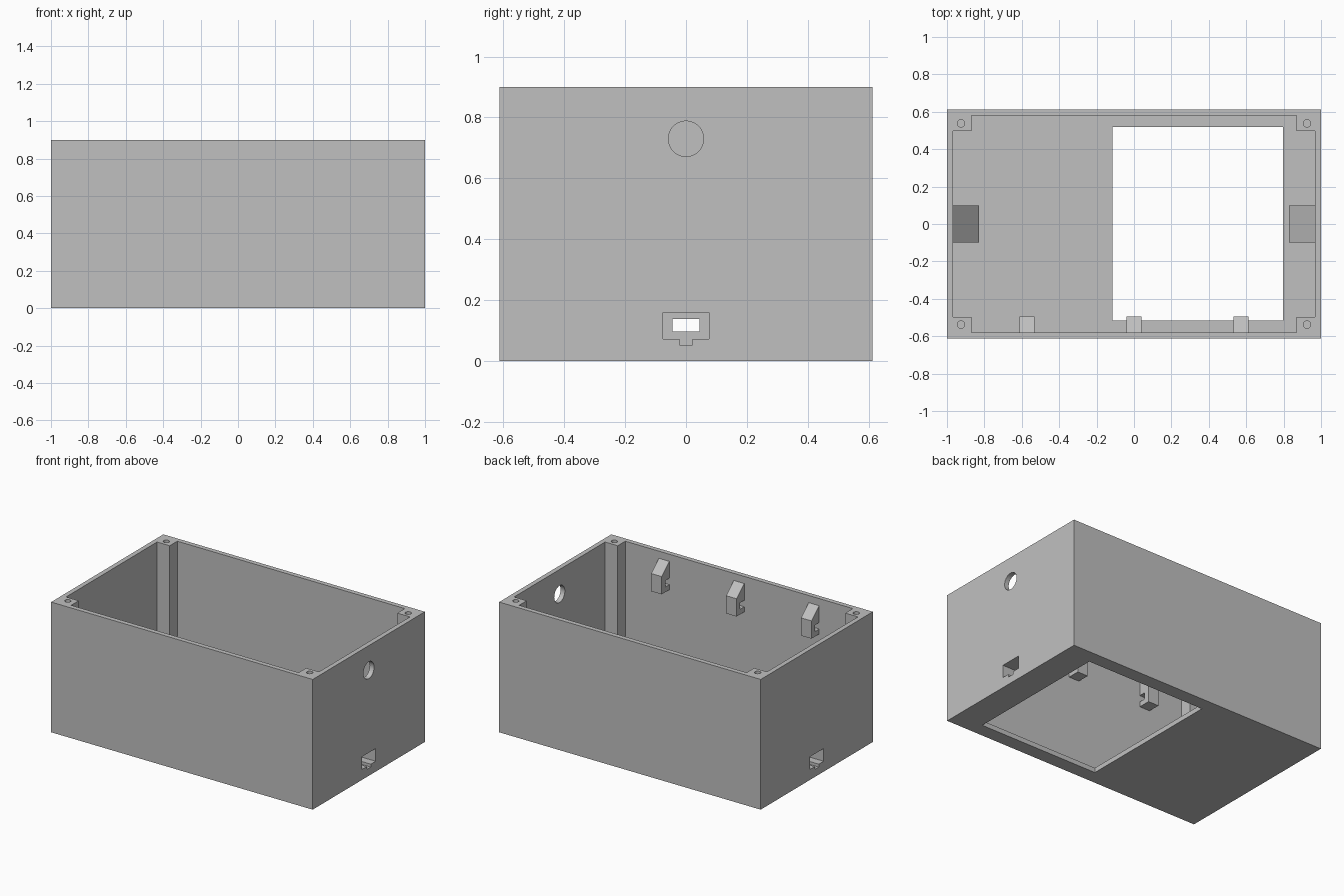
import bpy, bmesh, math
from mathutils import Matrix, Vector

if "Cube" in bpy.data.objects:
    bpy.data.objects.remove(bpy.data.objects["Cube"])

grey = bpy.data.materials.new("grey plastic")
grey.diffuse_color = (0.53, 0.53, 0.53, 1)
grey.use_nodes = True
grey.node_tree.nodes["Principled BSDF"].inputs["Base Color"].default_value = grey.diffuse_color


def finish(name, bm):
    bmesh.ops.recalc_face_normals(bm, faces=bm.faces[:])
    mesh = bpy.data.meshes.new(name)
    bm.to_mesh(mesh)
    bm.free()
    mesh.materials.append(grey)
    ob = bpy.data.objects.new(name, mesh)
    bpy.context.collection.objects.link(ob)
    return ob


def box(name, x0, x1, y0, y1, z0, z1):
    bm = bmesh.new()
    bmesh.ops.create_cube(bm, size=1)
    for v in bm.verts:
        v.co = Vector(((x0, x1)[v.co.x > 0], (y0, y1)[v.co.y > 0], (z0, z1)[v.co.z > 0]))
    return finish(name, bm)


def cylinder(name, centre, radius, depth, axis, sides=32):
    bm = bmesh.new()
    rot = Matrix.Rotation(math.pi / 2, 4, 'Y') if axis == 'X' else Matrix()
    bmesh.ops.create_cone(bm, cap_ends=True, segments=sides, radius1=radius,
                          radius2=radius, depth=depth,
                          matrix=Matrix.Translation(centre) @ rot)
    return finish(name, bm)


def prism(name, points, push):
    """Extrude a flat outline along the vector push."""
    bm = bmesh.new()
    face = bm.faces.new([bm.verts.new(p) for p in points])
    geo = bmesh.ops.extrude_face_region(bm, geom=[face])['geom']
    bmesh.ops.translate(bm, vec=push, verts=[g for g in geo if isinstance(g, bmesh.types.BMVert)])
    return finish(name, bm)


def combine(target, tool, operation):
    mod = target.modifiers.new(tool.name, 'BOOLEAN')
    mod.operation, mod.solver, mod.object = operation, 'EXACT', tool
    bpy.context.view_layer.objects.active = target
    bpy.ops.object.modifier_apply(modifier=mod.name)
    bpy.data.objects.remove(tool)


W, D, H, T = 1.0, 0.6125, 0.9, 0.033

# Open-topped shell with a large floor window
case = box("enclosure", -W, W, -D, D, 0, H)
combine(case, box("cavity", -W + T, W - T, -D + T, D - T, T, 1.2), 'DIFFERENCE')
combine(case, box("floor_window", -0.115, 0.797, -0.515, 0.518, -0.1, 0.1), 'DIFFERENCE')

# Corner screw posts with pilot holes
for sx in (-1, 1):
    for sy in (-1, 1):
        xs = sorted((sx * 0.87, sx * 0.985))
        ys = sorted((sy * 0.497, sy * 0.597))
        combine(case, box("screw_post", *xs, *ys, 0.015, H), 'UNION')
        combine(case, cylinder("screw_hole", (sx * 0.925, sy * 0.538, H), 0.02, 0.4, 'Z', 24),
                'DIFFERENCE')

# Slope-topped socket housings on both end walls
for s in (-1, 1):
    profile = [(0.985, 0.015), (0.828, 0.015), (0.828, 0.19), (0.967, 0.35), (0.985, 0.35)]
    combine(case, prism("socket_housing", [(s * x, -0.1, z) for x, z in profile],
                        (0, 0.2, 0)), 'UNION')
    # Keyed pocket from outside, then a smaller slot through to the inside
    key = [(-0.075, 0.16), (-0.075, 0.072), (-0.022, 0.072), (-0.022, 0.052),
           (0.022, 0.052), (0.022, 0.072), (0.075, 0.072), (0.075, 0.16)]
    combine(case, prism("socket_pocket", [(s * 0.87, y, z) for y, z in key],
                        (s * 0.3, 0, 0)), 'DIFFERENCE')
    xs = sorted((s * 0.75, s * 0.9))
    combine(case, box("socket_slot", *xs, -0.045, 0.045, 0.096, 0.138), 'DIFFERENCE')

# Round cable hole in the right wall
combine(case, cylinder("cable_hole", (W, 0, 0.73), 0.058, 0.3, 'X', 48), 'DIFFERENCE')

# Slotted clips along the front wall
clip = [(-0.597, 0.655), (-0.495, 0.655), (-0.495, 0.778), (-0.58, 0.851), (-0.597, 0.851)]
for x in (-0.573, 0, 0.573):
    combine(case, prism("clip", [(x - 0.04, y, z) for y, z in clip], (0.08, 0, 0)), 'UNION')
    combine(case, box("clip_slot", x - 0.06, x + 0.06, -0.5795, -0.535, 0.69, 0.735), 'DIFFERENCE')

# Smooth the round holes only
bpy.ops.object.select_all(action='DESELECT')
case.select_set(True)
bpy.context.view_layer.objects.active = case
bpy.ops.object.shade_smooth_by_angle(angle=math.radians(30))
